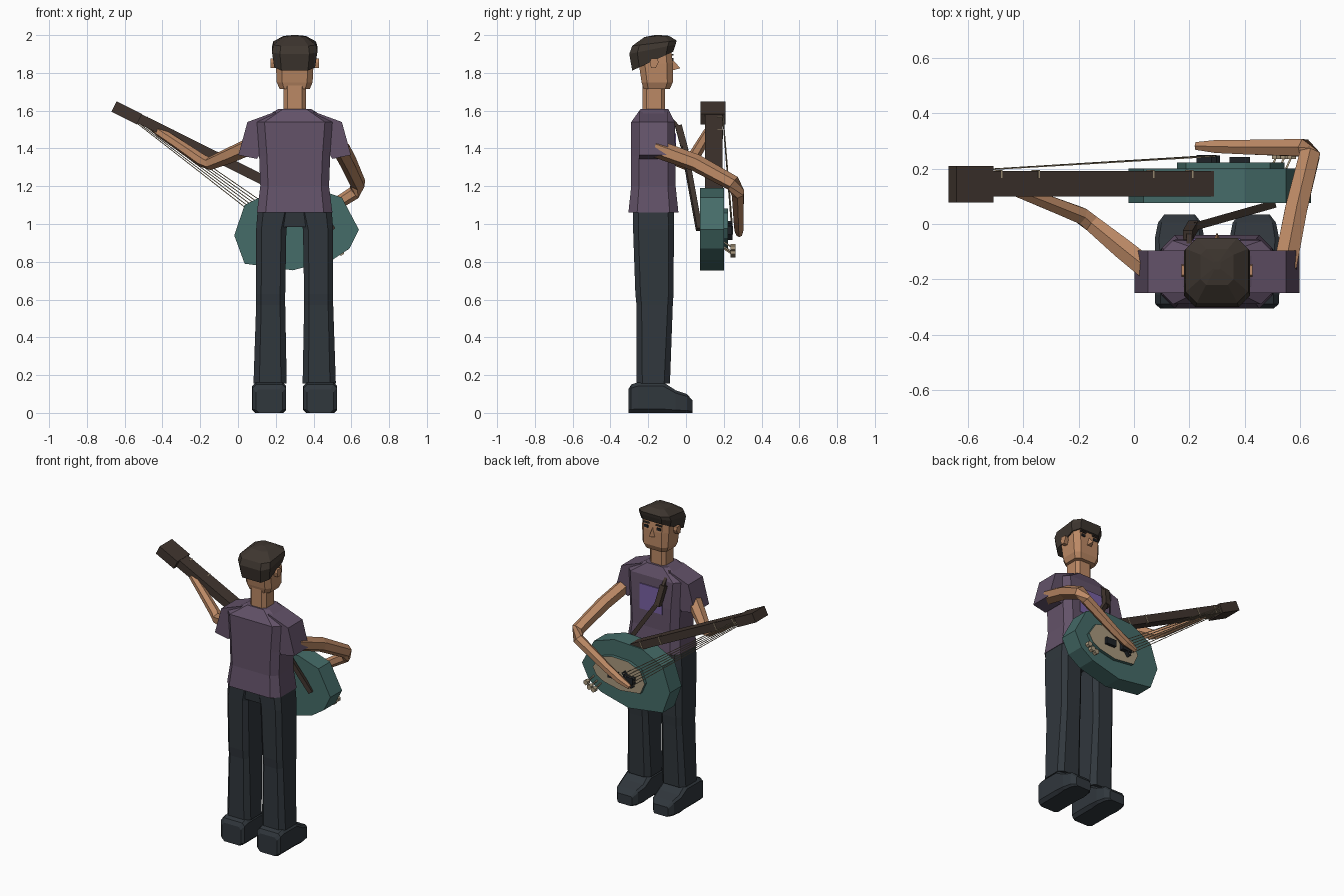
import bpy, bmesh, math
from mathutils import Vector

CX = 0.30  # centre line of the figure


def mat(name, r, g, b):
    m = bpy.data.materials.new(name)
    m.diffuse_color = (r, g, b, 1)
    return m


SKIN = mat("skin", 0.50, 0.25, 0.13)
HAIR = mat("dark hair", 0.048, 0.037, 0.029)
SHIRT = mat("plum shirt", 0.125, 0.085, 0.14)
PRINT = mat("violet print", 0.19, 0.12, 0.37)
DENIM = mat("charcoal denim", 0.030, 0.038, 0.046)
TEAL = mat("teal lacquer", 0.060, 0.15, 0.14)
WOOD = mat("dark wood", 0.052, 0.036, 0.028)
CREAM = mat("cream metal", 0.40, 0.32, 0.21)
BLACK = mat("black", 0.013, 0.016, 0.02)


def finish(bm, name, *mats):
    bmesh.ops.recalc_face_normals(bm, faces=bm.faces)
    me = bpy.data.meshes.new(name)
    bm.to_mesh(me)
    bm.free()
    for m in mats:
        me.materials.append(m)
    ob = bpy.data.objects.new(name, me)
    bpy.context.collection.objects.link(ob)
    return ob


def loft(name, rings, m):
    """Skin a list of equal-length point rings and cap both ends."""
    bm = bmesh.new()
    vs = [[bm.verts.new(p) for p in r] for r in rings]
    n = len(vs[0])
    for a, b in zip(vs, vs[1:]):
        for i in range(n):
            j = (i + 1) % n
            bm.faces.new((a[i], a[j], b[j], b[i]))
    bm.faces.new(vs[0])
    bm.faces.new(vs[-1])
    return finish(bm, name, m)


def hull(name, pts, m):
    bm = bmesh.new()
    for p in pts:
        bm.verts.new(p)
    bmesh.ops.convex_hull(bm, input=bm.verts)
    bmesh.ops.dissolve_limit(bm, angle_limit=0.01, verts=bm.verts, edges=bm.edges)
    return finish(bm, name, m)


def octo(rx, ry, k=0.35):
    """Rectangle with chamfered corners."""
    a, b = rx - k * min(rx, ry), ry - k * min(rx, ry)
    return [(a, -ry), (rx, -b), (rx, b), (a, ry), (-a, ry), (-rx, b), (-rx, -b), (-a, -ry)]


def level(cx, rx, y0, y1, z, tilt=0, k=0.35):
    """Horizontal ring, optionally tilted front to back."""
    cy = (y0 + y1) / 2
    return [(cx + x, cy + y, z + tilt * y) for x, y in octo(rx, (y1 - y0) / 2, k)]


def slab(name, outline, y0, y1, m):
    """Outline in x-z pushed through y."""
    return loft(name, [[(x, y, z) for x, z in outline] for y in (y0, y1)], m)


def tube(name, path, radii, m, n=6):
    pts = [Vector(p) for p in path]
    rings = []
    for i, p in enumerate(pts):
        t = (pts[min(i + 1, len(pts) - 1)] - pts[max(i - 1, 0)]).normalized()
        ref = Vector((0, 0, 1)) if abs(t.z) < 0.9 else Vector((0, 1, 0))
        u = t.cross(ref).normalized()
        v = t.cross(u)
        rings.append([p + radii[i] * (u * math.cos(a) + v * math.sin(a))
                      for a in (2 * math.pi * (k + 0.5) / n for k in range(n))])
    return loft(name, rings, m)


def box(name, x0, x1, y0, y1, z0, z1, m):
    return slab(name, [(x0, z0), (x1, z0), (x1, z1), (x0, z1)], y0, y1, m)


def bar(name, a, b, half, y0, y1, m):
    """Straight bar between two x-z points."""
    d = (Vector(b) - Vector(a)).normalized() * half
    n = Vector((-d.y, d.x))
    a, b = Vector(a), Vector(b)
    return slab(name, [a - n, b - n, b + n, a + n], y0, y1, m)


# Head, neck and face
loft("neck", [level(CX, 0.060, -0.23, -0.11, z) for z in (1.56, 1.74)], SKIN)
loft("head", [level(CX, 0.080, -0.225, -0.085, 1.715),
              level(CX, 0.095, -0.235, -0.070, 1.75),
              level(CX, 0.100, -0.250, -0.070, 1.85),
              level(CX, 0.100, -0.245, -0.080, 1.94)], SKIN)
loft("hair", [level(CX, 0.108, -0.285, -0.068, 1.862, 0.46),
              level(CX, 0.120, -0.300, -0.055, 1.925, 0.20),
              level(CX, 0.113, -0.285, -0.050, 1.957, 0.12),
              level(CX, 0.060, -0.220, -0.090, 1.993, 0.05),
              level(CX, 0.012, -0.165, -0.135, 2.0)], HAIR)
hull("nose", [(CX, -0.03, 1.825), (CX, -0.075, 1.875), (CX - 0.02, -0.075, 1.812),
              (CX + 0.02, -0.075, 1.812)], SKIN)
for s, side in ((-1, "left"), (1, "right")):
    hull(side + "_ear", [(CX + s * x, -0.17 + f * y, 1.85 + f * 0.005 + z)
                         for x, f in ((0.095, 0.8), (0.128, 1))
                         for y, z in ((-0.022, 0.0), (-0.015, -0.028), (0.01, -0.028),
                                      (0.025, 0.0), (0.02, 0.022), (-0.015, 0.022))], SKIN)
    ex = CX + s * 0.047
    box(side + "_eye", ex - 0.014, ex + 0.014, -0.074, -0.066, 1.863, 1.88, BLACK)
    box(side + "_brow", ex - 0.022, ex + 0.022, -0.076, -0.067, 1.892, 1.901, HAIR)

# Shirt
loft("shirt", [level(CX, 0.200, -0.305, -0.040, 1.06),
               level(CX, 0.182, -0.290, -0.055, 1.20),
               level(CX, 0.188, -0.290, -0.055, 1.36),
               level(CX, 0.200, -0.290, -0.060, 1.54),
               level(CX, 0.085, -0.240, -0.095, 1.61)], SHIRT)
box("chest_print", CX - 0.085, CX + 0.085, -0.061, -0.052, 1.31, 1.48, PRINT)

# Sleeves, trousers and shoes on each side
for s, side in ((-1, "left"), (1, "right")):
    prof = [(0.10, 1.595), (0.25, 1.54), (0.298, 1.365), (0.20, 1.345), (0.15, 1.42)]
    slab(side + "_sleeve", [(CX + s * x, z) for x, z in prof], -0.25, -0.095, SHIRT)
    loft(side + "_trouser_leg", [level(CX + s * 0.130, 0.088, -0.262, -0.085, 0.155),
                                 level(CX + s * 0.127, 0.077, -0.262, -0.070, 0.57),
                                 level(CX + s * 0.127, 0.077, -0.268, -0.066, 0.63),
                                 level(CX + s * 0.124, 0.080, -0.280, -0.064, 0.97),
                                 level(CX + s * 0.105, 0.090, -0.282, -0.064, 1.09)], DENIM)
    shoe = ((-0.305, 0.070, 0.125), (-0.290, 0.088, 0.150), (-0.255, 0.090, 0.162),
            (-0.120, 0.090, 0.162), (-0.055, 0.090, 0.120), (0.005, 0.078, 0.100),
            (0.035, 0.055, 0.065))
    loft(side + "_shoe", [[(CX + s * 0.135 + x, y, h / 2 + z) for x, z in octo(w, h / 2, 0.25)]
                          for y, w, h in shoe], DENIM)
loft("hips", [level(CX, 0.17, -0.270, -0.070, 0.985), level(CX, 0.192, -0.280, -0.064, 1.09)], DENIM)

# Arms with tapered hands
tube("strumming_arm", [(0.545, -0.16, 1.40), (0.585, 0.05, 1.325), (0.635, 0.25, 1.215),
                       (0.615, 0.275, 1.165), (0.40, 0.278, 1.03), (0.30, 0.28, 0.975),
                       (0.225, 0.282, 0.945)],
     [0.048, 0.046, 0.042, 0.036, 0.030, 0.027, 0.016], SKIN)
tube("fretting_arm", [(0.06, -0.17, 1.41), (-0.04, -0.09, 1.365), (-0.15, 0.0, 1.32),
                      (-0.19, 0.03, 1.335), (-0.33, 0.085, 1.43), (-0.42, 0.12, 1.49),
                      (-0.46, 0.14, 1.515)],
     [0.046, 0.043, 0.035, 0.034, 0.029, 0.026, 0.014], SKIN)

# Guitar body with a faced plate
BODY = [(-0.02, 0.94), (0.035, 1.10), (0.19, 1.18), (0.40, 1.19), (0.55, 1.14),
        (0.64, 0.97), (0.59, 0.87), (0.50, 0.81), (0.29, 0.755), (0.035, 0.79)]
slab("guitar_body", BODY, 0.075, 0.20, TEAL)
plate = [(0.35 + (x - 0.31) * 0.59, 0.975 + (z - 0.97) * 0.49) for x, z in BODY]
guard = slab("pick_guard", plate, 0.199, 0.222, TEAL)
guard.data.materials.append(CREAM)
for p in guard.data.polygons:
    if p.normal.y > 0.9:
        p.material_index = 1
for x, y in ((0.262, 0.25), (0.382, 0.242)):
    box("pickup", x - 0.037, x + 0.037, 0.22, y, 0.945, 0.99, BLACK)
for x, z in ((0.57, 0.875), (0.545, 0.85), (0.515, 0.84)):
    tube("knob_stem", [(x - 0.02, 0.20, z + 0.03), (x, 0.245, z)], [0.005] * 2, CREAM, 4)
    tube("knob", [(x, 0.235, z), (x, 0.262, z)], [0.018] * 2, CREAM, 6)

# Guitar neck, headstock and frets
A, B = Vector((-0.53, 1.562)), Vector((0.28, 1.16))
bar("guitar_neck", A, B, 0.026, 0.10, 0.192, WOOD)
bar("headstock", (-0.656, 1.622), (-0.522, 1.555), 0.031, 0.077, 0.21, WOOD)
axis = (B - A).normalized()
for x in (-0.49, -0.355, 0.06, 0.20):
    c = A + (B - A) * ((x - A.x) / (B.x - A.x))
    n = Vector((-axis.y, axis.x)) * 0.0275
    bar("fret", c - n, c + n, 0.003, 0.166, 0.195, CREAM)

# Strings fanning out towards the bridge
for i in range(6):
    f = (i - 2.5) / 2.5
    tube("string", [(-0.53 + 0.008 * f, 0.197, 1.55 + 0.014 * f),
                    (0.27 + 0.028 * f, 0.245, 0.965 + 0.036 * f)], [0.0032] * 2, CREAM, 4)
bar("bridge", (0.235, 0.92), (0.305, 1.01), 0.008, 0.22, 0.247, BLACK)

# Shoulder strap and its pad
tube("strap_top", [(0.20, -0.11, 1.59), (0.20, -0.03, 1.50)], [0.014] * 2, WOOD, 4)
tube("strap_pad", [(0.195, -0.04, 1.52), (0.215, -0.005, 1.39)], [0.025] * 2, WOOD, 4)
tube("strap_lower", [(0.21, -0.012, 1.42), (0.50, 0.07, 0.97)], [0.02] * 2, WOOD, 4)
